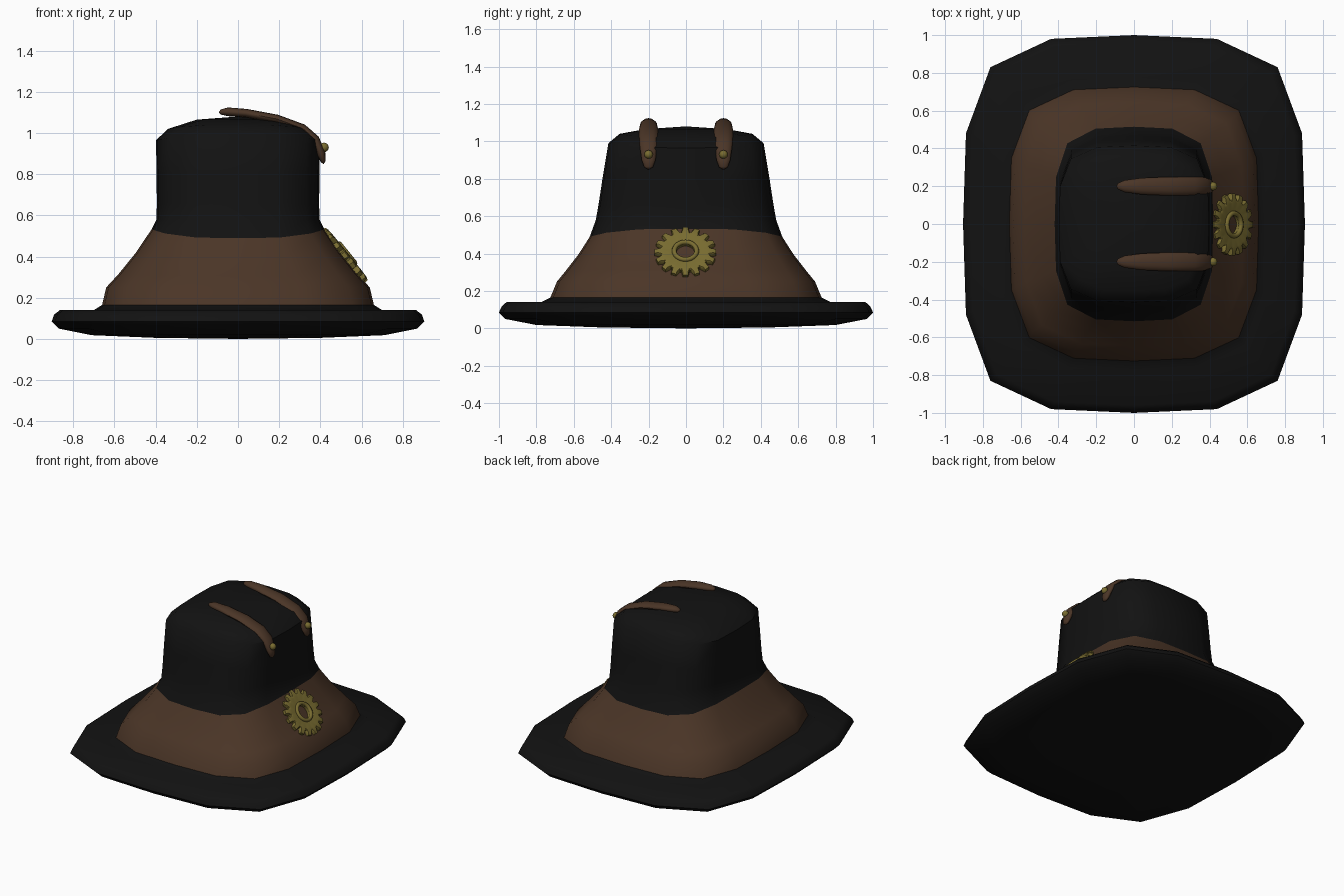
import bpy, bmesh, math
from mathutils import Vector, Matrix

if "Cube" in bpy.data.objects:
    bpy.data.objects.remove(bpy.data.objects["Cube"])


def material(name, rgb):
    m = bpy.data.materials.new(name)
    m.diffuse_color = (*rgb, 1)
    m.use_nodes = True
    m.node_tree.nodes["Principled BSDF"].inputs["Base Color"].default_value = m.diffuse_color
    return m


BLACK = material("black_felt", (0.006, 0.006, 0.006))
BROWN = material("brown_leather", (0.07, 0.036, 0.02))
BRASS = material("brass", (0.19, 0.15, 0.03))


def finish(name, bm, mat, angle=45):
    bmesh.ops.recalc_face_normals(bm, faces=bm.faces)
    me = bpy.data.meshes.new(name)
    bm.to_mesh(me)
    bm.free()
    ob = bpy.data.objects.new(name, me)
    bpy.context.collection.objects.link(ob)
    me.materials.append(mat)
    bpy.ops.object.select_all(action='DESELECT')
    ob.select_set(True)
    bpy.context.view_layer.objects.active = ob
    bpy.ops.object.shade_smooth_by_angle(angle=math.radians(angle))
    return ob


def loft(rings, start=None, end=None, closed=False):
    """Skin a list of point rings; start/end are optional pole points."""
    bm = bmesh.new()
    vs = [[bm.verts.new(p) for p in r] for r in rings]
    n = len(vs[0])
    pairs = list(zip(vs, vs[1:])) + ([(vs[-1], vs[0])] if closed else [])
    for a, b in pairs:
        for i in range(n):
            j = (i + 1) % n
            bm.faces.new((a[i], a[j], b[j], b[i]))
    for pole, ring in ((start, vs[0]), (end, vs[-1])):
        if pole is not None:
            c = bm.verts.new(pole)
            for i in range(n):
                bm.faces.new((ring[i], ring[(i + 1) % n], c))
    return bm


# 16-sided rounded-rectangle plan, shared by brim, band and crown
QUAD = [(1, 0), (0.983, 0.48), (0.84, 0.83), (0.485, 0.98)]
PLAN = QUAD + [(0, 1)] + [(-x, y) for x, y in QUAD[:0:-1]]
PLAN += [(-x, -y) for x, y in PLAN]


def hat_ring(a, b, z, dz=0):
    # dz raises or lowers the front and back of the ring
    return [(a * x, b * y, z + dz * y ** 4) for x, y in PLAN]


# Brim
brim = [(0.40, 0.45, 0.005), (0.71, 0.80, 0.018), (0.87, 0.965, 0.05), (0.905, 1.0, 0.085),
        (0.893, 0.985, 0.118), (0.865, 0.96, 0.14), (0.70, 0.775, 0.14), (0.66, 0.725, 0.165)]
finish("brim", loft([hat_ring(*r) for r in brim], start=(0, 0, 0)), BLACK)

# Leather band
band = [(0.66, 0.725, 0.165), (0.64, 0.69, 0.25), (0.58, 0.645, 0.315, -0.01),
        (0.495, 0.575, 0.42, -0.025), (0.42, 0.515, 0.532, -0.043)]
finish("band", loft([hat_ring(*r) for r in band]), BROWN)

# Crown
crown = [(0.42, 0.515, 0.532, -0.043), (0.396, 0.482, 0.58), (0.394, 0.468, 0.66),
         (0.396, 0.445, 0.80, 0.01), (0.398, 0.415, 0.965, 0.025), (0.34, 0.355, 1.02, 0.02),
         (0.20, 0.22, 1.065)]
finish("crown", loft([hat_ring(*r) for r in crown], end=(0, 0, 1.08)), BLACK)

# Straps over the crown: (x, z, half width), each with a rivet
STRAP = [(-0.085, 1.102, 0.016), (-0.05, 1.103, 0.032), (0.04, 1.096, 0.044), (0.19, 1.068, 0.05),
         (0.315, 1.022, 0.05), (0.375, 0.97, 0.047), (0.404, 0.90, 0.037), (0.414, 0.862, 0.024)]
for side, label in ((-1, "front"), (1, "back")):
    y0 = side * 0.2
    rings = []
    for i, (x, z, w) in enumerate(STRAP):
        p, q = STRAP[max(i - 1, 0)], STRAP[min(i + 1, len(STRAP) - 1)]
        t = Vector((q[0] - p[0], 0, q[1] - p[1])).normalized()
        nrm = Vector((-t.z, 0, t.x))
        h = 0.012 if i in (0, len(STRAP) - 1) else 0.021
        rings.append([Vector((x, y0 + w * math.cos(k * math.tau / 12), z))
                      + nrm * h * math.sin(k * math.tau / 12) for k in range(12)])
    finish("strap_" + label, loft(rings, (-0.093, y0, 1.1), (0.416, y0, 0.848)), BROWN, 60)
    bm = bmesh.new()
    bmesh.ops.create_uvsphere(bm, u_segments=12, v_segments=8, radius=0.023,
                              matrix=Matrix.Translation((0.418, y0, 0.93)))
    finish("rivet_" + label, bm, BRASS, 60)

# Gear on the right side of the band, tilted to lie on the slope
TEETH = 16
place = Matrix.Translation((0.52, -0.003, 0.407)) @ Matrix.Rotation(math.radians(51), 4, 'Y')


def gear_ring(root, tip, z):
    pts = []
    for i in range(TEETH):
        for off, r in ((-0.42, root), (-0.22, tip), (0.22, tip), (0.42, root)):
            a = (i + off) * math.tau / TEETH
            pts.append(place @ Vector((r * math.cos(a), r * math.sin(a), z)))
    return pts


gear = [(0.05, 0.05, -0.014), (0.132, 0.165, -0.014), (0.132, 0.165, 0.008),
        (0.124, 0.15, 0.014), (0.115, 0.115, 0.016), (0.075, 0.075, 0.010), (0.05, 0.05, 0.010)]
finish("gear", loft([gear_ring(*g) for g in gear], closed=True), BRASS, 35)

# Raised collar round the gear hole
collar = []
for k in range(24):
    a = k * math.tau / 24
    collar.append([place @ Vector(((0.06 + 0.013 * math.cos(t)) * math.cos(a),
                                   (0.06 + 0.013 * math.cos(t)) * math.sin(a),
                                   0.012 + 0.013 * math.sin(t)))
                   for t in (j * math.tau / 8 for j in range(8))])
finish("gear_collar", loft(collar, closed=True), BRASS, 60)
